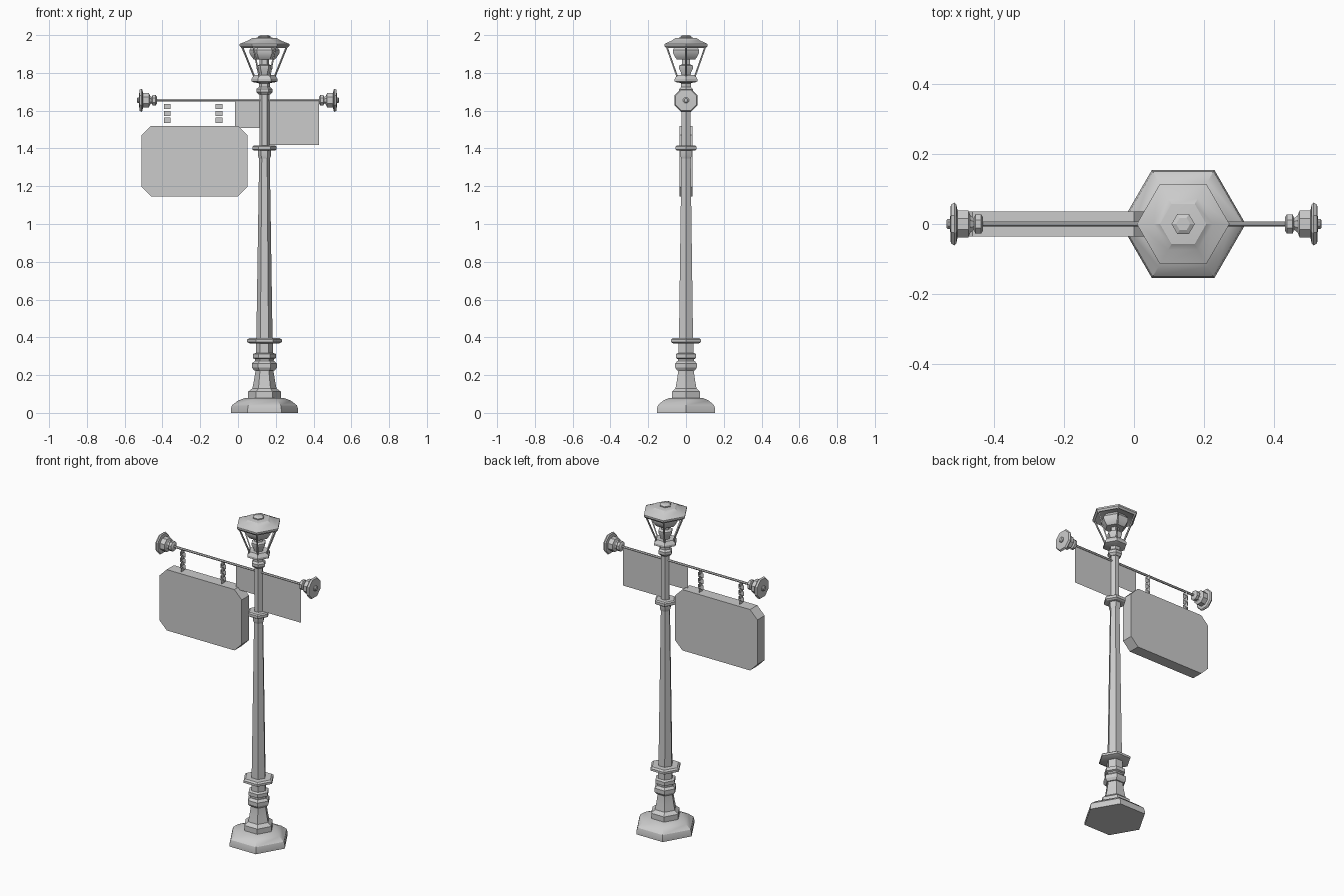
import bpy, bmesh, math
from mathutils import Matrix, Vector

cube = bpy.data.objects.get("Cube")
if cube:
    bpy.data.objects.remove(cube, do_unlink=True)

POST_X = 0.14
ARM_Z = 1.655

metal = bpy.data.materials.new("light grey")
metal.use_nodes = True
grey = (0.6, 0.6, 0.6, 1)
metal.diffuse_color = grey
metal.node_tree.nodes["Principled BSDF"].inputs["Base Color"].default_value = grey


def finish(name, bm, smooth=False):
    bmesh.ops.recalc_face_normals(bm, faces=bm.faces)
    mesh = bpy.data.meshes.new(name)
    bm.to_mesh(mesh)
    bm.free()
    mesh.materials.append(metal)
    obj = bpy.data.objects.new(name, mesh)
    bpy.context.collection.objects.link(obj)
    if smooth:
        bpy.ops.object.select_all(action="DESELECT")
        obj.select_set(True)
        bpy.context.view_layer.objects.active = obj
        bpy.ops.object.shade_smooth_by_angle(angle=math.radians(30))
    return obj


def turned(name, profile, sides=6, turn=0.0, matrix=Matrix.Translation((POST_X, 0, 0))):
    """Turn a (radius, height) profile into a capped, faceted solid."""
    bm = bmesh.new()
    angles = [turn + math.tau * i / sides for i in range(sides)]
    rings = [[bm.verts.new((r * math.cos(a), r * math.sin(a), z)) for a in angles]
             for r, z in profile]
    for low, high in zip(rings, rings[1:]):
        for i in range(sides):
            j = (i + 1) % sides
            bm.faces.new((low[i], low[j], high[j], high[i]))
    bm.faces.new(rings[0])
    bm.faces.new(rings[-1])
    bm.transform(matrix)
    return finish(name, bm, True)


def rod(name, start, end, radius, sides=6):
    start, end = Vector(start), Vector(end)
    axis = end - start
    spin = axis.to_track_quat("Z", "Y").to_matrix().to_4x4()
    return turned(name, [(radius, 0), (radius, axis.length)], sides,
                  matrix=Matrix.Translation(start) @ spin)


def panel(bm, corners):
    bm.faces.new([bm.verts.new(c) for c in corners])


# Base and lower mouldings
turned("base", [(0.178, 0), (0.178, 0.02), (0.172, 0.04), (0.14, 0.065), (0.10, 0.08)])
turned("base_collar", [(0.087, 0.075), (0.087, 0.112), (0.064, 0.13),
                       (0.056, 0.17), (0.047, 0.225), (0.047, 0.24)])
turned("lower_ring", [(0.055, 0.225), (0.066, 0.24), (0.066, 0.262), (0.052, 0.275)])
turned("upper_ring", [(0.048, 0.262), (0.05, 0.285), (0.061, 0.29), (0.061, 0.312),
                      (0.045, 0.318), (0.045, 0.375)])
turned("lower_plate", [(0.075, 0.367), (0.092, 0.375), (0.092, 0.388), (0.08, 0.396)])

# Tapered post and its upper section
turned("post", [(0.043, 0.39), (0.028, 1.36)])
turned("post_collar", [(0.028, 1.345), (0.034, 1.36), (0.034, 1.39)])
turned("upper_plate", [(0.054, 1.388), (0.064, 1.394), (0.064, 1.41), (0.056, 1.416)])
turned("upper_post", [(0.026, 1.41), (0.026, 1.70)])
turned("lantern_neck", [(0.03, 1.685), (0.042, 1.698), (0.042, 1.715),
                        (0.03, 1.725), (0.03, 1.745), (0.05, 1.75)])
turned("lantern_seat", [(0.05, 1.748), (0.069, 1.755), (0.069, 1.768), (0.055, 1.788)])

# Lantern interior, roof and cap
turned("lamp_holder", [(0.028, 1.785), (0.03, 1.80), (0.043, 1.825), (0.043, 1.838),
                       (0.025, 1.845), (0.025, 1.875)])
turned("lamp_shade", [(0.055, 1.87), (0.064, 1.88), (0.08, 1.905), (0.08, 1.922), (0.06, 1.945)])
turned("lantern_roof", [(0.095, 1.945), (0.122, 1.932), (0.132, 1.943), (0.132, 1.953),
                        (0.085, 1.972), (0.066, 1.984), (0.03, 1.987)])
turned("roof_cap", [(0.033, 1.983), (0.033, 1.993), (0.02, 2.0)])
for i in range(6):
    c, s = math.cos(i * math.pi / 3), math.sin(i * math.pi / 3)
    rod(f"lantern_strut_{i + 1}", (POST_X + 0.054 * c, 0.054 * s, 1.78),
        (POST_X + 0.118 * c, 0.118 * s, 1.938), 0.005, 4)

# Cross arm with matching end finials
rod("cross_arm", (-0.45, 0, ARM_Z), (0.45, 0, ARM_Z), 0.007)
finial = [(0.02, 0.43), (0.03, 0.436), (0.03, 0.452), (0.018, 0.456), (0.026, 0.466),
          (0.042, 0.472), (0.042, 0.503), (0.06, 0.506), (0.066, 0.512), (0.06, 0.522),
          (0.016, 0.524), (0.016, 0.53), (0.01, 0.535)]
for side, label in ((-1, "right"), (1, "left")):
    turned(f"{label}_finial", finial, 8, math.pi / 8,
           Matrix.Translation((0, 0, ARM_Z)) @ Matrix.Rotation(side * math.pi / 2, 4, "Y"))

# Hanging board with clipped corners
bm = bmesh.new()
cx, cz, w, h, clip = -0.23, 1.333, 0.28, 0.187, 0.05
outline = []
for sx, sz in ((1, 1), (-1, 1), (-1, -1), (1, -1)):
    pair = [(cx + sx * w, cz + sz * (h - clip)), (cx + sx * (w - clip), cz + sz * h)]
    outline += pair if sx == sz else pair[::-1]
face = bm.faces.new([bm.verts.new((x, -0.035, z)) for x, z in outline])
moved = bmesh.ops.extrude_face_region(bm, geom=[face])["geom"]
bmesh.ops.translate(bm, vec=(0, 0.07, 0),
                    verts=[v for v in moved if isinstance(v, bmesh.types.BMVert)])
finish("hanging_board", bm)

# Chains of alternating flat links
for x, label in ((-0.375, "outer"), (-0.10, "inner")):
    bm = bmesh.new()
    for i in range(7):
        z = 1.53 + i * 0.0185
        dx, dy = (0.018, 0) if i % 2 else (0, 0.018)
        lo, hi = z - 0.014, z + 0.014
        panel(bm, [(x - dx, -dy, lo), (x + dx, dy, lo), (x + dx, dy, hi), (x - dx, -dy, hi)])
    finish(f"{label}_chain", bm)

# Cloth banners on either side of the post
for label, x0, x1, bottom in (("small", -0.015, 0.118, 1.507), ("large", 0.162, 0.428, 1.417)):
    bm = bmesh.new()
    panel(bm, [(x0, 0, bottom), (x1, 0, bottom), (x1, 0, ARM_Z), (x0, 0, ARM_Z)])
    finish(f"{label}_banner", bm)
